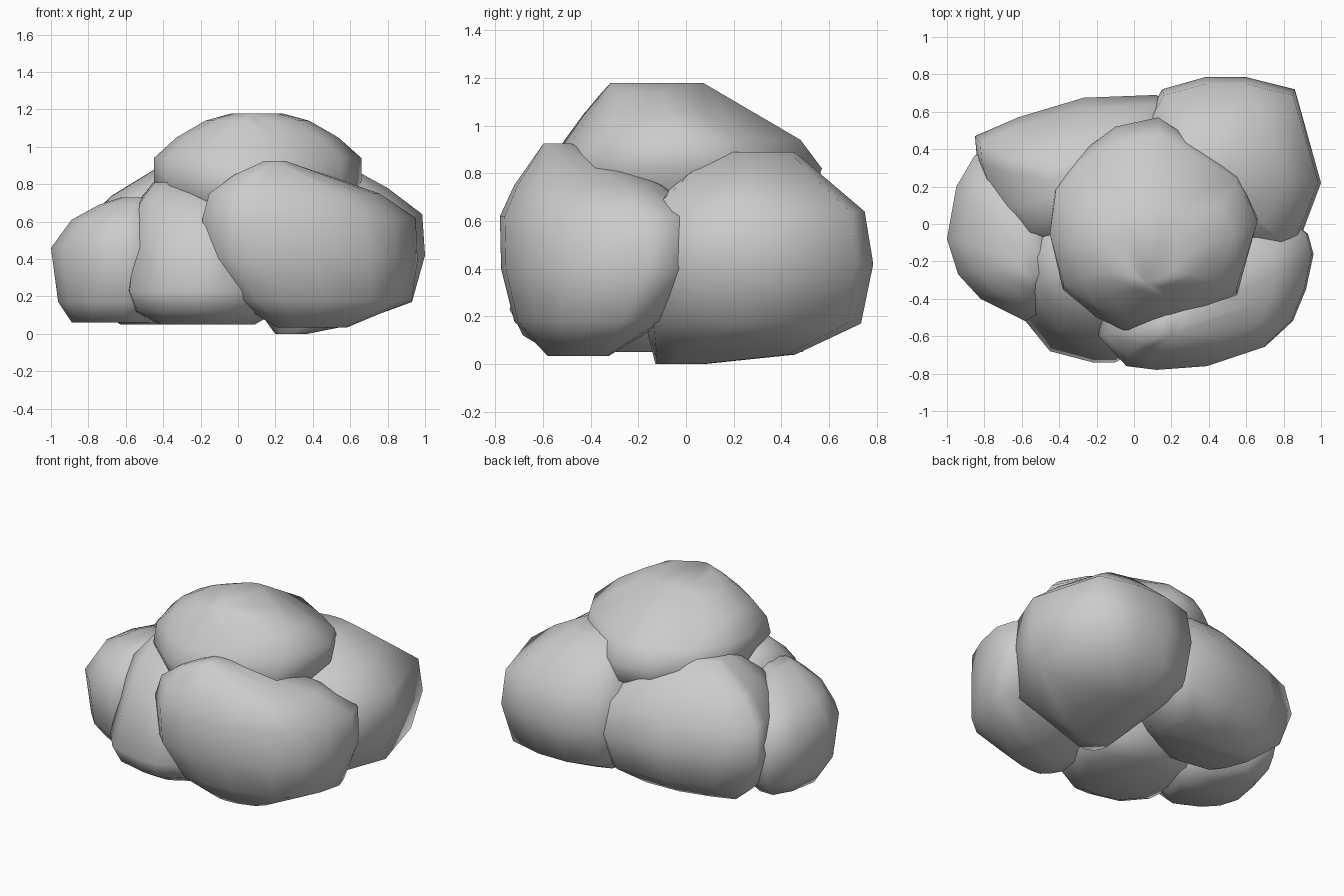
import bpy, bmesh


def boulder(name, centre, outline, levels):
    """Rounded stone: hull of a plan outline repeated at heights.
    Each level is (z, x scale, y scale, x shift, y shift)."""
    cx, cy = centre
    bm = bmesh.new()
    for z, sx, sy, dx, dy in levels:
        for x, y in outline:
            bm.verts.new((cx + (x - cx) * sx + dx, cy + (y - cy) * sy + dy, z))
    hull = bmesh.ops.convex_hull(bm, input=bm.verts[:])
    inner = {g for g in hull["geom_interior"] + hull["geom_unused"]
             if isinstance(g, bmesh.types.BMVert)}
    bmesh.ops.delete(bm, geom=list(inner), context='VERTS')
    bmesh.ops.remove_doubles(bm, verts=bm.verts[:], dist=0.03)
    bmesh.ops.recalc_face_normals(bm, faces=bm.faces[:])
    mesh = bpy.data.meshes.new(name)
    bm.to_mesh(mesh)
    bm.free()
    for p in mesh.polygons:
        p.use_smooth = True
    obj = bpy.data.objects.new(name, mesh)
    bpy.context.collection.objects.link(obj)
    return obj


# Top stone
boulder("top_boulder", (0.1, 0.0),
        [(0.66, 0.03), (0.55, 0.28), (0.36, 0.42), (0.13, 0.57), (-0.1, 0.52),
         (-0.3, 0.37), (-0.42, 0.2), (-0.45, -0.05), (-0.38, -0.35),
         (-0.2, -0.5), (-0.03, -0.58), (0.2, -0.54), (0.55, -0.38)],
        [(0.5, .65, .65, 0, 0), (0.7, .9, .93, 0, 0), (0.82, 1, 1, 0, 0),
         (0.94, 1, .86, 0, -.01), (1.05, .78, .6, 0, -.08),
         (1.14, .5, .4, 0, -.12), (1.178, .25, .34, 0, -.12)])

# Front right stone
boulder("front_right_boulder", (0.4, -0.28),
        [(0.93, -0.05), (0.96, -0.16), (0.92, -0.35), (0.85, -0.52),
         (0.7, -0.66), (0.4, -0.76), (0.13, -0.78), (-0.03, -0.76),
         (-0.18, -0.6), (-0.15, -0.3), (0.1, 0.03), (0.5, 0.08), (0.8, 0.05)],
        [(0.035, .33, .3, 0, -.15), (0.18, .84, .74, .06, -.07), (0.4, 1, .99, 0, 0),
         (0.62, 1, 1, -.01, 0), (0.75, .8, .74, -.09, -.07),
         (0.85, .38, .36, -.2, -.19), (0.925, .1, .14, -.2, -.25)])

# Back right stone
boulder("back_right_boulder", (0.5, 0.27),
        [(1.0, 0.22), (0.86, 0.72), (0.6, 0.785), (0.38, 0.785), (0.15, 0.72),
         (0.06, 0.55), (0.05, 0.2), (0.2, -0.1), (0.5, -0.22), (0.85, -0.18)],
        [(0.0, .18, .2, -.22, -.3), (0.04, .38, .5, -.12, -.07),
         (0.17, .9, .9, -.02, 0), (0.42, 1, 1, 0, 0),
         (0.64, .97, .93, 0, 0), (0.78, .7, .6, -.05, 0), (0.89, .4, .36, -.1, 0)])

# Front left stone
boulder("front_left_boulder", (-0.15, -0.3),
        [(0.25, -0.3), (0.15, -0.6), (-0.1, -0.74), (-0.22, -0.74),
         (-0.45, -0.68), (-0.58, -0.52), (-0.6, -0.25), (-0.5, 0.0),
         (-0.1, 0.1), (0.2, -0.05)],
        [(0.05, .6, .6, 0, 0), (0.12, .9, .87, 0, 0), (0.23, 1, 1, 0, 0),
         (0.42, .97, .94, .02, .05), (0.58, .9, .85, .01, .06),
         (0.7, .8, .62, -.03, .09), (0.81, .45, .35, -.1, .11)])

# Left stone
boulder("left_boulder", (-0.68, -0.08),
        [(-0.85, 0.37), (-0.95, 0.2), (-1.0, -0.08), (-0.94, -0.27),
         (-0.82, -0.4), (-0.58, -0.52), (-0.42, -0.42), (-0.35, -0.1),
         (-0.5, 0.25), (-0.7, 0.37)],
        [(0.06, .65, .65, 0, 0), (0.17, .88, .9, 0, 0), (0.46, 1, 1, 0, 0),
         (0.61, .75, .75, .03, -.03), (0.69, .45, .45, .08, -.07),
         (0.73, .2, .25, .12, -.1)])

# Back left stone
boulder("back_left_boulder", (-0.3, 0.28),
        [(-0.85, 0.47), (-0.84, 0.35), (-0.76, 0.1), (-0.65, -0.08),
         (-0.3, -0.15), (0.25, 0.2), (0.25, 0.6), (0.12, 0.69),
         (-0.27, 0.675), (-0.62, 0.57)],
        [(0.05, .6, .5, 0, 0), (0.17, .86, .88, 0, 0), (0.4, 1, 1, 0, 0),
         (0.6, .95, .92, 0, -.02), (0.74, .68, .72, 0, -.06),
         (0.88, .3, .34, .02, -.07)])
